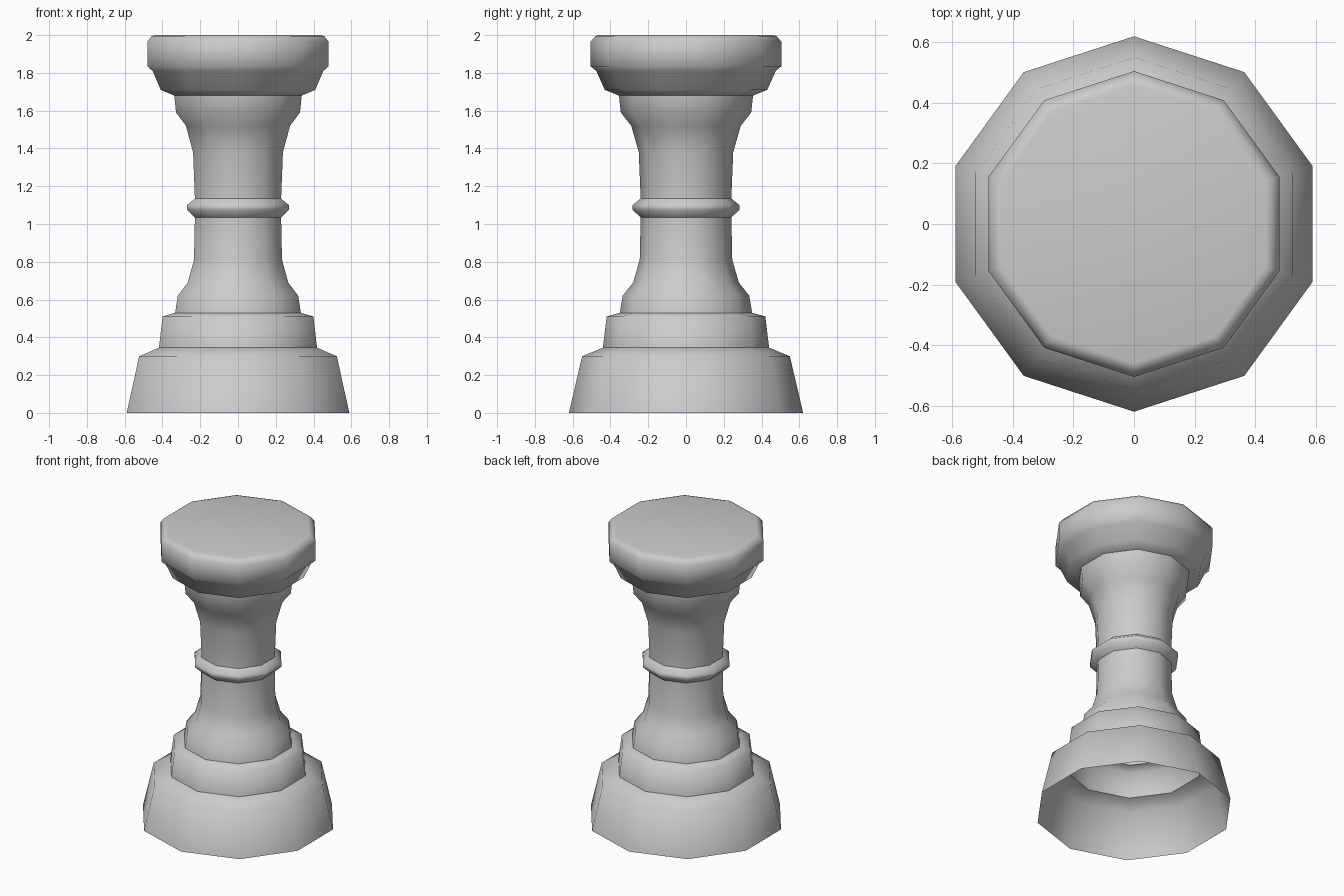
import bpy, bmesh, math

cube = bpy.data.objects.get("Cube")
if cube:
    bpy.data.objects.remove(cube, do_unlink=True)

SIDES = 10

grey = bpy.data.materials.new("plain grey")
grey.use_nodes = True
colour = (0.6, 0.6, 0.6, 1)
grey.diffuse_color = colour
grey.node_tree.nodes["Principled BSDF"].inputs["Base Color"].default_value = colour


def turned(name, profile, closed_top=False):
    """Ten-sided smooth shell from (radius, height) pairs, bottom to top."""
    bm = bmesh.new()
    rings = []
    for radius, z in profile:
        ring = []
        for i in range(SIDES):
            a = math.pi / 2 + math.tau * i / SIDES
            ring.append(bm.verts.new((radius * math.cos(a), radius * math.sin(a), z)))
        rings.append(ring)
    for low, high in zip(rings, rings[1:]):
        for i in range(SIDES):
            j = (i + 1) % SIDES
            bm.faces.new((low[i], low[j], high[j], high[i]))
    if closed_top:
        bm.faces.new(rings[-1])
    for face in bm.faces:
        face.smooth = True
    mesh = bpy.data.meshes.new(name)
    bm.to_mesh(mesh)
    bm.free()
    mesh.materials.append(grey)
    obj = bpy.data.objects.new(name, mesh)
    bpy.context.collection.objects.link(obj)


# Hollow foot and step; separate shells keep the seams crisp
turned("base", [(0.62, 0), (0.55, 0.30), (0.44, 0.345)])
turned("base_step", [(0.44, 0.345), (0.42, 0.51), (0.35, 0.53)])

# Column with a collar around its middle
turned("lower_column", [(0.35, 0.53), (0.335, 0.62), (0.28, 0.69),
                        (0.245, 0.81), (0.24, 1.035)])
turned("collar", [(0.24, 1.035), (0.283, 1.075), (0.283, 1.10), (0.24, 1.135)])
turned("upper_column", [(0.24, 1.135), (0.25, 1.38), (0.29, 1.52),
                        (0.345, 1.59), (0.355, 1.68)])

# Closed head
turned("head", [(0.355, 1.68), (0.43, 1.71), (0.475, 1.81), (0.505, 1.835),
                (0.505, 1.965), (0.48, 1.995), (0.46, 2.0)], closed_top=True)
